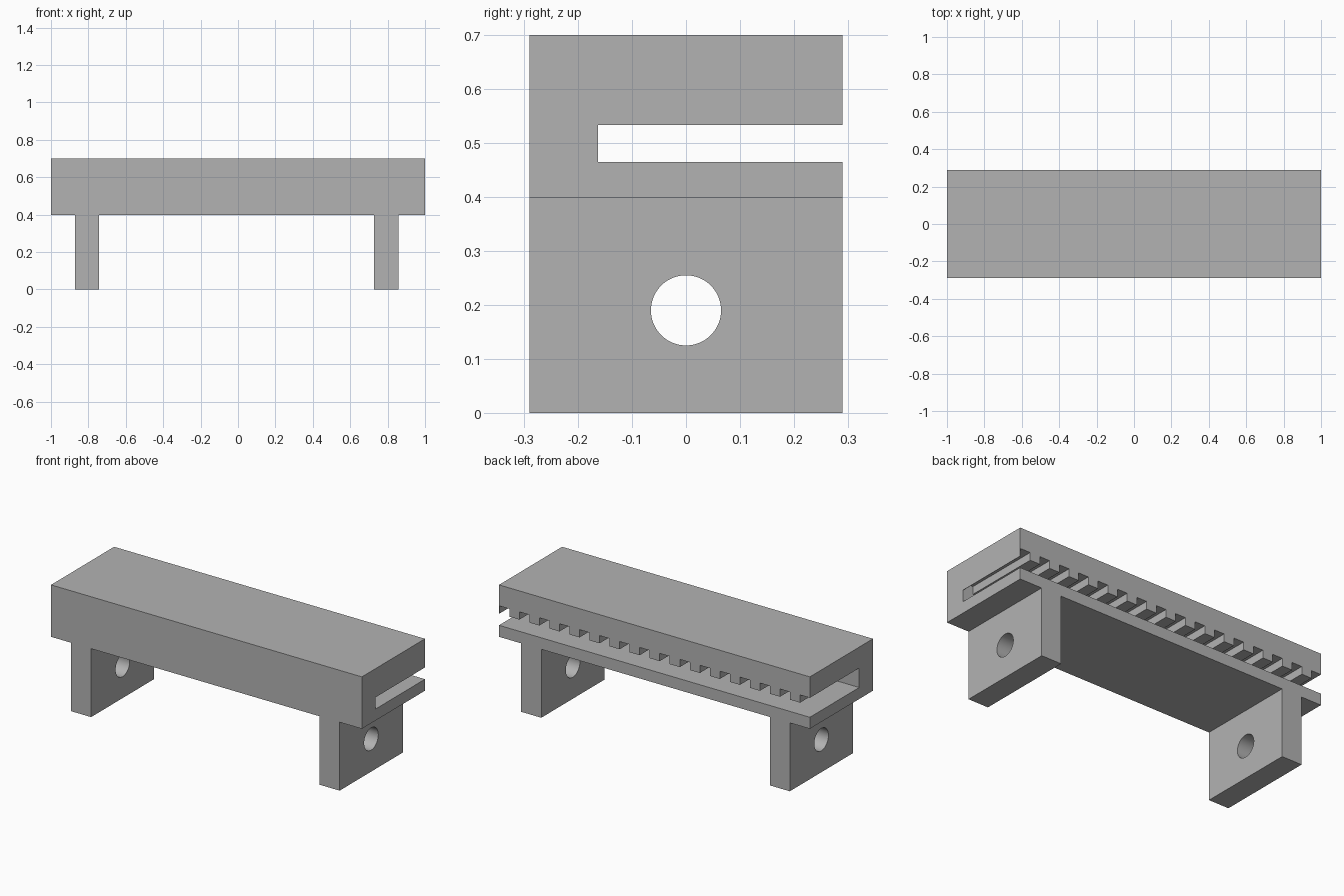
import bpy
import bmesh
from math import radians
from mathutils import Vector

cube = bpy.data.objects.get("Cube")
if cube:
    bpy.data.objects.remove(cube, do_unlink=True)

grey = bpy.data.materials.new("plain grey")
grey.use_nodes = True
grey.diffuse_color = (0.45, 0.45, 0.45, 1)
grey.node_tree.nodes["Principled BSDF"].inputs["Base Color"].default_value = (0.45, 0.45, 0.45, 1)

HALF_DEPTH, TOP, UNDERSIDE = 0.29, 0.70, 0.398
SLOT_BACK, SLOT_LOW, SLOT_HIGH, GROOVE_TOP = -0.163, 0.465, 0.533, 0.578
PITCH, GROOVES = 0.129, 16
LEGS = [(-0.871, -0.742), (0.728, 0.857)]


def extrude_profile(name, outline, y0, y1):
    """Solid made from an x/z outline drawn out along y."""
    bm = bmesh.new()
    face = bm.faces.new([bm.verts.new((x, y0, z)) for x, z in outline])
    new = bmesh.ops.extrude_face_region(bm, geom=[face])["geom"]
    verts = [v for v in new if isinstance(v, bmesh.types.BMVert)]
    bmesh.ops.translate(bm, verts=verts, vec=Vector((0, y1 - y0, 0)))
    bmesh.ops.recalc_face_normals(bm, faces=bm.faces)
    mesh = bpy.data.meshes.new(name)
    bm.to_mesh(mesh)
    bm.free()
    mesh.materials.append(grey)
    obj = bpy.data.objects.new(name, mesh)
    bpy.context.collection.objects.link(obj)
    return obj


def cut(target, cutter):
    """Subtract the cutter for good and remove it."""
    cutter.hide_render = True
    mod = target.modifiers.new("cut", 'BOOLEAN')
    mod.operation, mod.solver, mod.object = 'DIFFERENCE', 'EXACT', cutter
    bpy.ops.object.select_all(action='DESELECT')
    bpy.context.view_layer.objects.active = target
    target.select_set(True)
    bpy.ops.object.modifier_apply(modifier=mod.name)
    bpy.data.objects.remove(cutter, do_unlink=True)


# Bar standing on two legs
outline = [(-1, TOP), (-1, UNDERSIDE)]
for a, b in LEGS:
    outline += [(a, UNDERSIDE), (a, 0), (b, 0), (b, UNDERSIDE)]
outline += [(1, UNDERSIDE), (1, TOP)]
clamp = extrude_profile("toothed_clamp_bar", outline, -HALF_DEPTH, HALF_DEPTH)

# Slot open at the back, with a row of grooves in its roof
comb = [(-1.1, SLOT_LOW), (1.1, SLOT_LOW), (1.1, SLOT_HIGH)]
for i in range(GROOVES):
    right = 0.998 - i * PITCH
    left = right - PITCH / 2 if i < GROOVES - 1 else -1.1
    comb += [(right, SLOT_HIGH), (right, GROOVE_TOP), (left, GROOVE_TOP)]
    if i < GROOVES - 1:
        comb.append((left, SLOT_HIGH))
cut(clamp, extrude_profile("slot_cutter", comb, SLOT_BACK, 0.4))

# Round hole through both legs
bpy.ops.mesh.primitive_cylinder_add(vertices=64, radius=0.065, depth=2.4,
                                    location=(0, 0, 0.19), rotation=(0, radians(90), 0))
cut(clamp, bpy.context.object)

bpy.ops.object.shade_smooth_by_angle(angle=radians(30))
